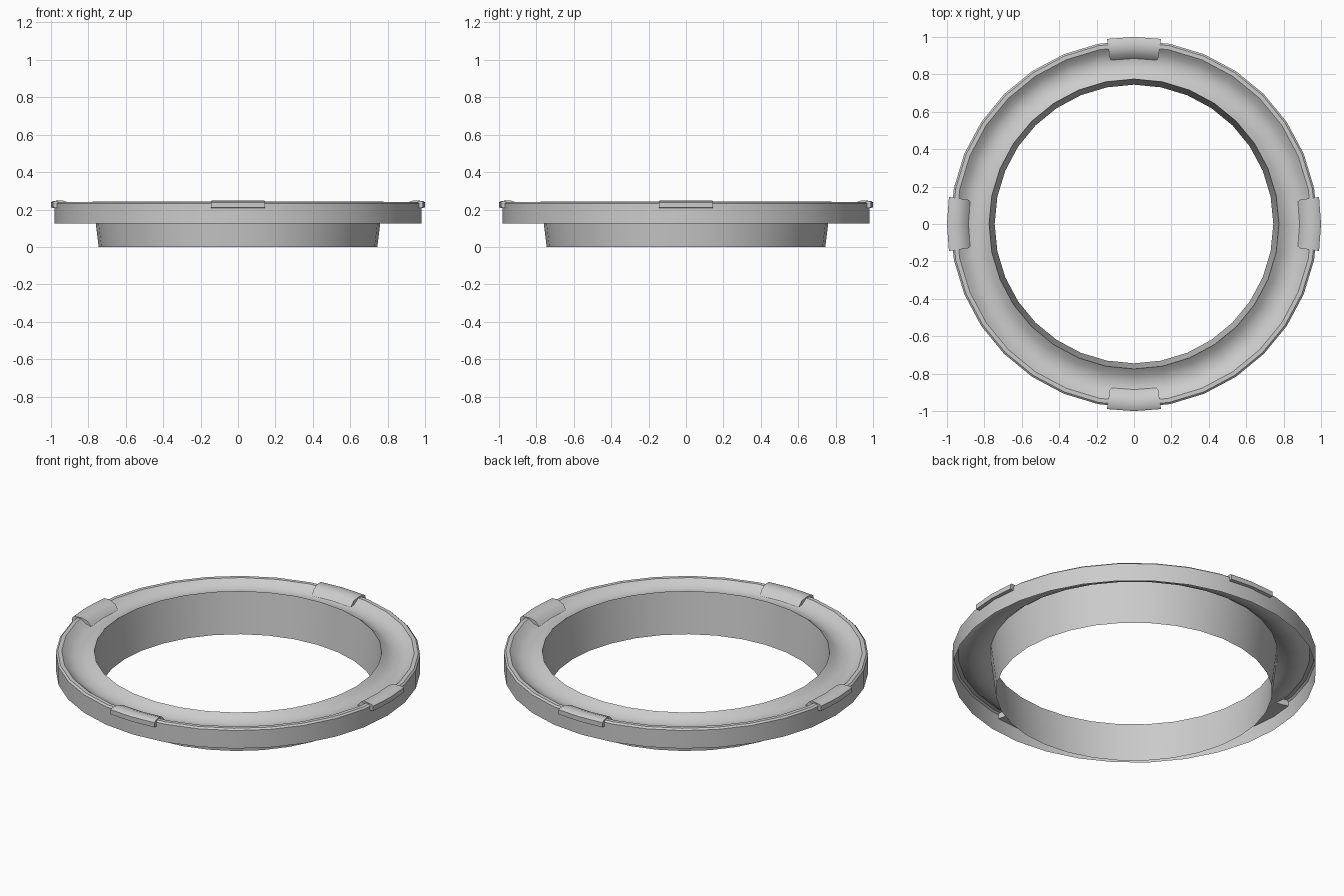
import bpy, bmesh, math

if "Cube" in bpy.data.objects:
    bpy.data.objects.remove(bpy.data.objects["Cube"])


def sweep(name, profile, start, end, steps, closed=False, caps=False, sharp=35):
    """Revolve an (r, z) profile around z between two angles."""
    bm = bmesh.new()
    full = abs(end - start) > 6.28
    count = steps if full else steps + 1
    rows = []
    for i in range(count):
        a = start + (end - start) * i / steps
        rows.append([bm.verts.new((r * math.cos(a), r * math.sin(a), z)) for r, z in profile])
    n = len(profile)
    for i in range(steps):
        p, q = rows[i], rows[(i + 1) % count]
        for j in range(n if closed else n - 1):
            k = (j + 1) % n
            bm.faces.new((p[j], p[k], q[k], q[j]))
    if caps:
        bm.faces.new(rows[0])
        bm.faces.new(rows[-1][::-1])
        bmesh.ops.recalc_face_normals(bm, faces=bm.faces)
    mesh = bpy.data.meshes.new(name)
    bm.to_mesh(mesh)
    bm.free()
    ob = bpy.data.objects.new(name, mesh)
    bpy.context.collection.objects.link(ob)
    bpy.ops.object.select_all(action='DESELECT')
    ob.select_set(True)
    bpy.context.view_layer.objects.active = ob
    bpy.ops.object.shade_smooth_by_angle(angle=math.radians(sharp))
    return ob


# Open-bottomed ring: tapered throat, shallow groove, raised rim, outer skirt
ring_profile = [(0.982, 0.125), (0.982, 0.232), (0.972, 0.241), (0.95, 0.241),
                (0.938, 0.232), (0.915, 0.214), (0.88, 0.203), (0.84, 0.205),
                (0.805, 0.22), (0.775, 0.243), (0.745, 0.0)]
sweep("ring_body", ring_profile, 0, math.tau, 32)

# Four clips hooked over the rim
clip_profile = [(1.0, 0.21), (1.0, 0.238), (0.99, 0.246), (0.945, 0.248),
                (0.91, 0.236), (0.885, 0.208), (0.93, 0.204)]
for i, side in enumerate(("right", "back", "left", "front")):
    mid = i * math.pi / 2
    sweep("rim_clip_" + side, clip_profile, mid - 0.145, mid + 0.145, 2,
          closed=True, caps=True, sharp=40)
